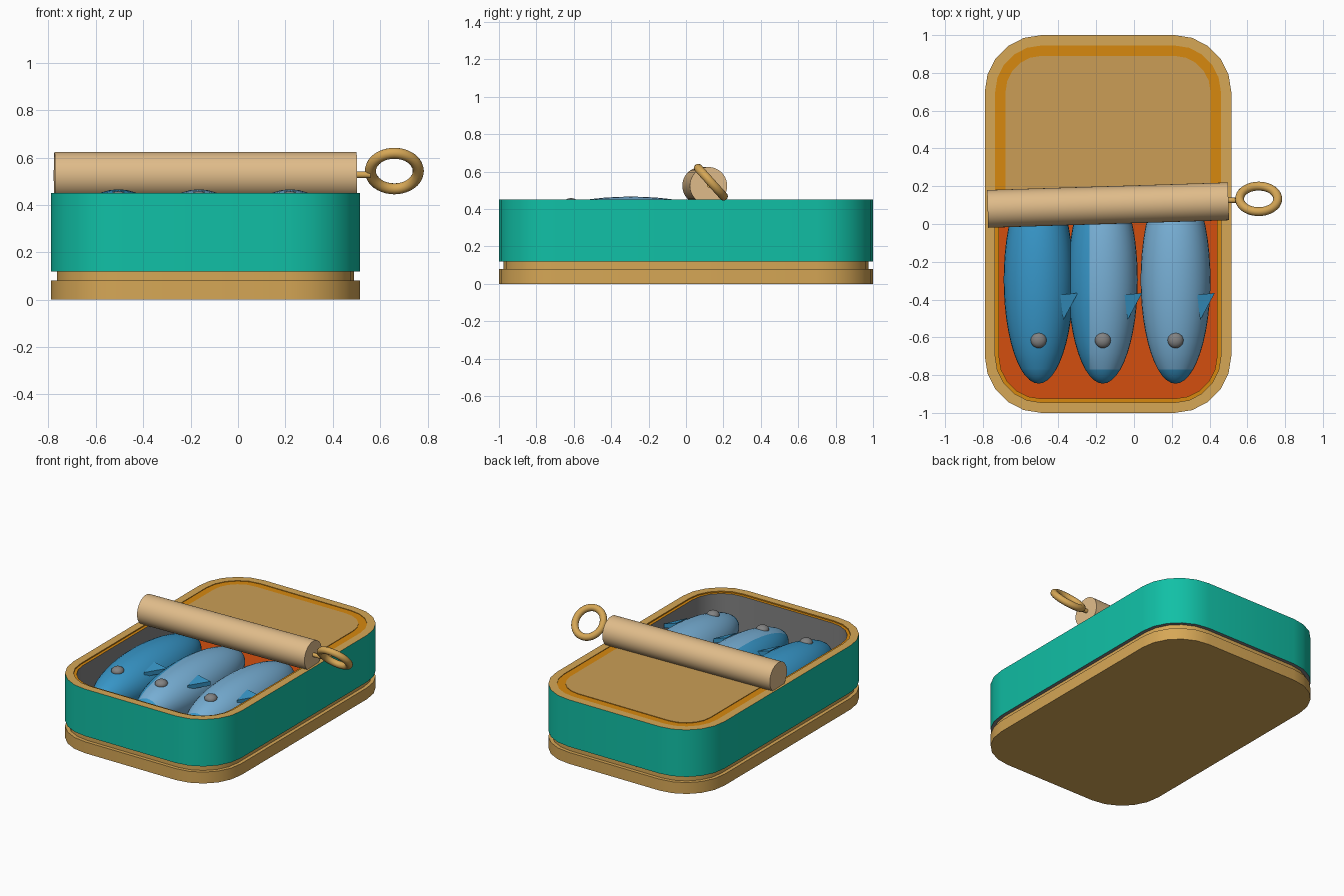
import bpy, bmesh, math
from mathutils import Matrix

if "Cube" in bpy.data.objects:
    bpy.data.objects.remove(bpy.data.objects["Cube"])

CX, HX, HY, R = -0.1375, 0.6525, 1.0, 0.30   # can centre, half sizes, corner radius


def lin(c):
    c /= 255
    return c / 12.92 if c <= 0.04045 else ((c + 0.055) / 1.055) ** 2.4


def mat(name, r, g, b):
    m = bpy.data.materials.new(name)
    m.diffuse_color = (lin(r), lin(g), lin(b), 1)
    m.use_nodes = True
    m.node_tree.nodes["Principled BSDF"].inputs["Base Color"].default_value = m.diffuse_color
    return m


TEAL = mat("teal label", 17, 192, 166)
GOLD = mat("gold tin", 214, 167, 86)
LID = mat("lid tan", 203, 158, 86)
ORANGE = mat("orange seal", 215, 137, 15)
OIL = mat("red orange sauce", 212, 79, 15)
GREY = mat("grey metal", 130, 130, 130)
TAN = mat("light tan roll", 224, 188, 138)
BLUE = mat("fish blue", 55, 150, 200)
PALE = mat("fish pale blue", 120, 176, 214)


def finish(bm, name, mats, angle=35):
    me = bpy.data.meshes.new(name)
    bm.to_mesh(me)
    bm.free()
    for m in mats:
        me.materials.append(m)
    ob = bpy.data.objects.new(name, me)
    bpy.context.collection.objects.link(ob)
    bpy.ops.object.select_all(action='DESELECT')
    ob.select_set(True)
    bpy.context.view_layer.objects.active = ob
    bpy.ops.object.shade_smooth_by_angle(angle=math.radians(angle))
    return ob


def outline(inset, n=5):
    """Rounded rectangle of the can, moved inwards."""
    r, pts = R - inset, []
    for k, (sx, sy) in enumerate([(1, 1), (-1, 1), (-1, -1), (1, -1)]):
        for i in range(n + 1):
            a = math.pi / 2 * (k + i / n)
            pts.append((CX + sx * (HX - R) + r * math.cos(a),
                        sy * (HY - R) + r * math.sin(a)))
    return pts


def loft(rings, bands, cap_start=None, cap_end=None):
    """Skin (inset, z) outlines; bands gives the material index of each step."""
    bm = bmesh.new()
    loops = [[bm.verts.new((x, y, z)) for x, y in outline(i)] for i, z in rings]
    for a, b, m in zip(loops, loops[1:], bands):
        for i in range(len(a)):
            j = (i + 1) % len(a)
            bm.faces.new((a[i], a[j], b[j], b[i])).material_index = m
    if cap_start is not None:
        bm.faces.new(loops[0][::-1]).material_index = cap_start
    if cap_end is not None:
        bm.faces.new(loops[-1]).material_index = cap_end
    return bm


# Base with its inset neck
finish(loft([(0, 0), (0, 0.08), (0.025, 0.08), (0.025, 0.125)], [0, 0, 0], 0, 0),
       "can_base", [GOLD])
# Body: grey underside, label wall, gold rim, orange seal, grey inner wall, sauce
finish(loft([(0.03, 0.12), (0, 0.12), (0, 0.45), (0.055, 0.45), (0.055, 0.442),
             (0.075, 0.442), (0.075, 0.15)], [0, 1, 2, 3, 3, 0], None, 4),
       "can_body", [GREY, TEAL, GOLD, ORANGE, OIL])

# Remaining lid, cut off under the roll
bm = loft([(0.055, 0.43), (0.055, 0.446), (0.11, 0.446), (0.11, 0.45)],
          [0, 0, 0], 1, 1)
cut = bmesh.ops.bisect_plane(bm, geom=bm.verts[:] + bm.edges[:] + bm.faces[:],
                             plane_co=(0, 0.1, 0), plane_no=(0, -1, 0), clear_outer=True)
bmesh.ops.holes_fill(bm, edges=[e for e in cut["geom_cut"] if isinstance(e, bmesh.types.BMEdge)])
finish(bm, "lid", [ORANGE, LID])

# Rolled-up part of the lid
bm = bmesh.new()
bmesh.ops.create_cone(bm, cap_ends=True, segments=40, radius1=0.1, radius2=0.1, depth=1.275,
                      matrix=Matrix.Translation((CX, 0.1, 0.524))
                      @ Matrix.Rotation(math.radians(1.8), 4, 'Z')
                      @ Matrix.Rotation(math.pi / 2, 4, 'Y'))
finish(bm, "lid_roll", [TAN])

# Key: stem and ring
bm = bmesh.new()
bmesh.ops.create_cone(bm, cap_ends=True, segments=16, radius1=0.014, radius2=0.014, depth=0.1,
                      matrix=Matrix.Translation((0.51, 0.125, 0.527))
                      @ Matrix.Rotation(math.pi / 2, 4, 'Y'))
finish(bm, "key_stem", [GOLD])
bpy.ops.mesh.primitive_torus_add(location=(0.66, 0.133, 0.543), rotation=(math.radians(-48), 0, 0),
                                 major_radius=0.101, minor_radius=0.0235,
                                 major_segments=40, minor_segments=14)
ring = bpy.context.object
ring.name = "key_ring"
ring.data.materials.append(GOLD)
bpy.ops.object.shade_smooth()

# Fish: split between dark back and pale belly lies further left on each one
for n, (fx, split) in enumerate([(-0.505, 1.0), (-0.165, -0.07), (0.22, -1.0)], 1):
    place = Matrix.Translation((fx, -0.295, 0.295))
    bm = bmesh.new()
    bmesh.ops.create_uvsphere(bm, u_segments=32, v_segments=24, radius=1,
                              matrix=Matrix.Diagonal((0.185, 0.55, 0.171, 1))
                              @ Matrix.Rotation(math.pi / 2, 4, 'X'))
    for co, no in (((split, 0, 0), (1, 0, 0)), ((0, -0.475, 0), (0, 1, 0))):
        bmesh.ops.bisect_plane(bm, geom=bm.verts[:] + bm.edges[:] + bm.faces[:],
                               plane_co=co, plane_no=no)
    for f in bm.faces:
        c = f.calc_center_median()
        f.material_index = 0 if c.x < split or c.y < -0.475 else 1
    bm.transform(place)
    finish(bm, f"fish_{n}", [BLUE, PALE], 60)

    # Eye
    bm = bmesh.new()
    bmesh.ops.create_uvsphere(bm, u_segments=20, v_segments=12, radius=1,
                              matrix=Matrix.Translation((fx, -0.615, 0.428))
                              @ Matrix.Diagonal((0.042, 0.042, 0.03, 1)))
    finish(bm, f"fish_eye_{n}", [GREY], 60)

    # Side fin
    bm = bmesh.new()
    tri = [(0.115, -0.375, 0.43), (0.13, -0.51, 0.41), (0.208, -0.365, 0.405)]
    face = bm.faces.new([bm.verts.new((fx + x, y, z)) for x, y, z in tri])
    ext = bmesh.ops.extrude_face_region(bm, geom=[face])
    bmesh.ops.translate(bm, vec=(0, 0, -0.03),
                        verts=[v for v in ext["geom"] if isinstance(v, bmesh.types.BMVert)])
    bmesh.ops.recalc_face_normals(bm, faces=bm.faces[:])
    finish(bm, f"fish_fin_{n}", [BLUE])
